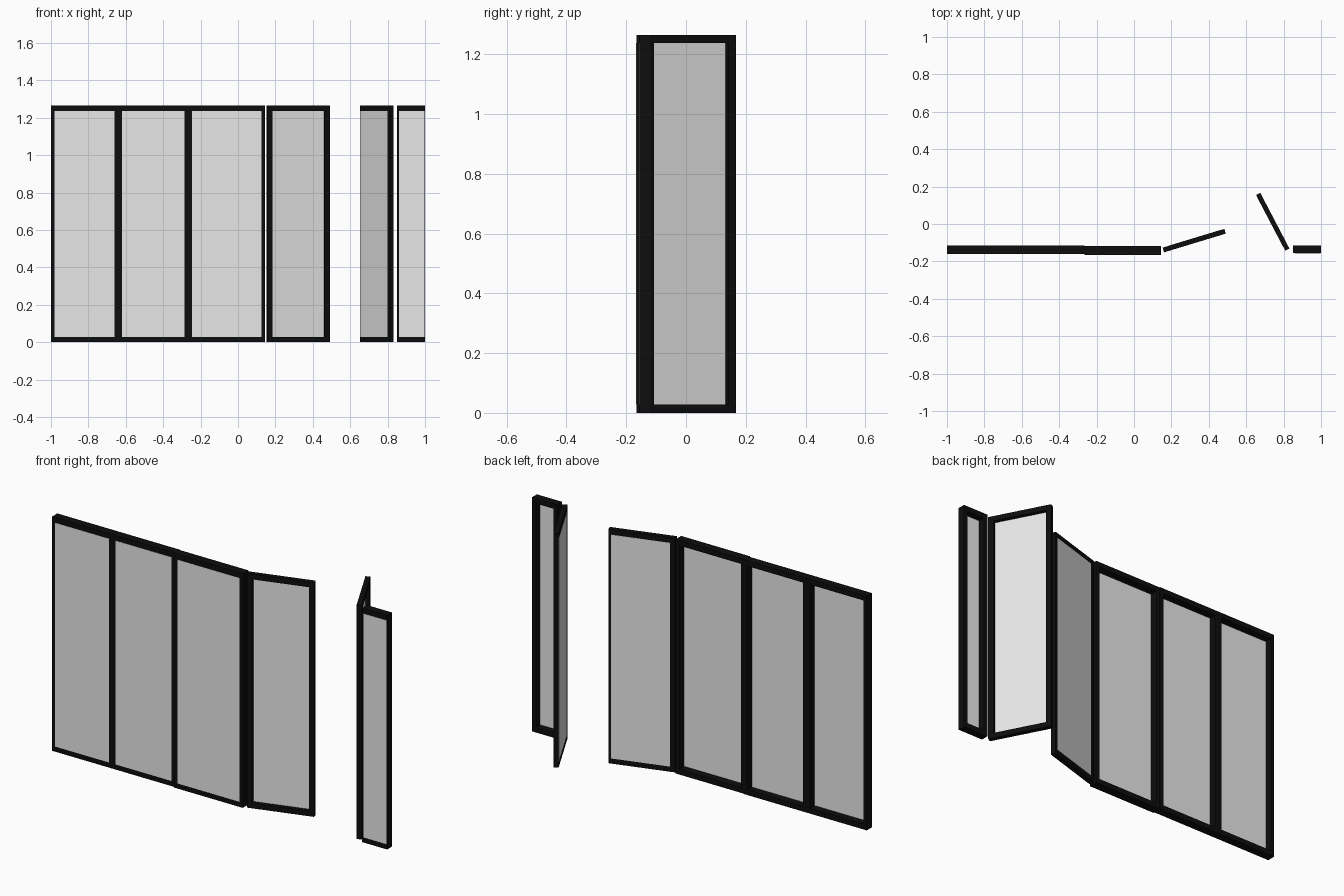
import bpy, bmesh
from math import atan2, hypot
from mathutils import Matrix, Vector

cube = bpy.data.objects.get("Cube")
if cube:
    bpy.data.objects.remove(cube, do_unlink=True)

HEIGHT = 1.265
RAIL = 0.028


def material(name, value, rough):
    m = bpy.data.materials.new(name)
    m.use_nodes = True
    colour = (value, value, value, 1)
    m.diffuse_color = colour
    bsdf = m.node_tree.nodes["Principled BSDF"]
    bsdf.inputs["Base Color"].default_value = colour
    bsdf.inputs["Roughness"].default_value = rough
    return m


black = material("black frame", 0.004, 0.6)
grey = material("pale grey pane", 0.8, 0.5)


def make_object(name, bm, mat, matrix):
    bmesh.ops.recalc_face_normals(bm, faces=bm.faces)
    mesh = bpy.data.meshes.new(name)
    bm.to_mesh(mesh)
    bm.free()
    mesh.materials.append(mat)
    obj = bpy.data.objects.new(name, mesh)
    obj.matrix_world = matrix
    bpy.context.collection.objects.link(obj)


def rectangle(bm, x0, x1, z0, z1, y):
    return [bm.verts.new((x, y, z)) for x, z in ((x0, z0), (x1, z0), (x1, z1), (x0, z1))]


def panel(name, start, end, depth, stile, side=-1, cover=(0, 0)):
    """Framed pane between two plan points; the pane sits flush on one side
    and laps over the left and right stiles by the cover amounts."""
    dx, dy = end[0] - start[0], end[1] - start[1]
    width = hypot(dx, dy)
    place = Matrix.Translation(Vector((*start, 0))) @ Matrix.Rotation(atan2(dy, dx), 4, "Z")

    # hollow rectangular frame
    bm = bmesh.new()
    loops = []
    for y in (-depth / 2, depth / 2):
        loops.append(rectangle(bm, 0, width, 0, HEIGHT, y))
        loops.append(rectangle(bm, stile, width - stile, RAIL, HEIGHT - RAIL, y))
    fo, fi, bo, bi = loops
    for a, b in ((fo, fi), (fi, bi), (bi, bo), (bo, fo)):
        for i in range(4):
            j = (i + 1) % 4
            bm.faces.new((a[i], a[j], b[j], b[i]))
    make_object(name + "_frame", bm, black, place)

    # thin pane
    bm = bmesh.new()
    x0, x1 = stile - cover[0], width - stile + cover[1]
    thick = 0.006
    centre = Vector(((x0 + x1) / 2, side * (depth / 2 - thick / 2 + 0.001), HEIGHT / 2))
    size = (x1 - x0, thick, HEIGHT - 2 * RAIL)
    bmesh.ops.create_cube(bm, size=1, matrix=Matrix.Translation(centre) @ Matrix.Diagonal((*size, 1)))
    make_object(name + "_pane", bm, grey, place)


# straight run of fixed panels
panel("fixed_panel_right", (-1, -0.137), (-0.64, -0.137), 0.045, 0.02)
panel("fixed_panel_middle", (-0.64, -0.137), (-0.265, -0.137), 0.045, 0.02)
panel("fixed_panel_centre", (-0.265, -0.142), (0.145, -0.142), 0.048, 0.02)

# two doors standing ajar
panel("door_right", (0.157, -0.139), (0.487, -0.039), 0.026, 0.026, side=1, cover=(0, 0.011))
panel("door_left", (0.664, 0.161), (0.82, -0.137), 0.025, 0.028, cover=(0.025, 0.008))

# narrow fixed panel at the end
panel("fixed_panel_left", (0.85, -0.135), (1, -0.135), 0.041, 0.022, cover=(0.012, 0.019))
